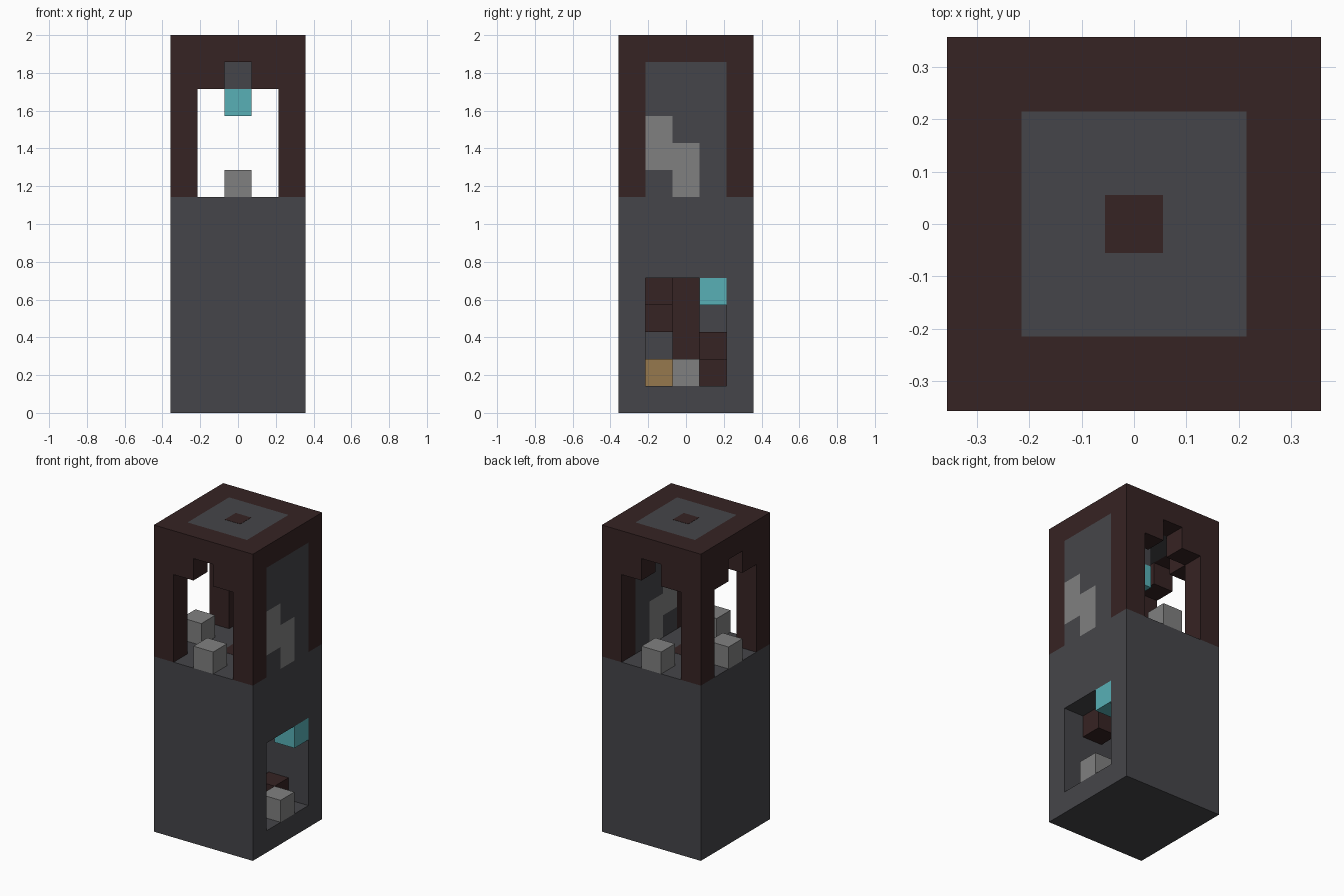
import bpy

cube = bpy.data.objects.get("Cube")
if cube:
    bpy.data.objects.remove(cube, do_unlink=True)

U = 1 / 7  # one block; the tower is 5 x 5 x 14 blocks


def material(name, colour):
    m = bpy.data.materials.new(name)
    m.use_nodes = True
    m.diffuse_color = (*colour, 1)
    m.node_tree.nodes["Principled BSDF"].inputs["Base Color"].default_value = (*colour, 1)
    return m


GREY = material("dark grey stone", (0.06, 0.06, 0.067))
WOOD = material("dark red wood", (0.037, 0.017, 0.017))
LIGHT = material("light grey stone", (0.216, 0.216, 0.216))
TEAL = material("teal lamp glass", (0.098, 0.434, 0.468))
GOLD = material("golden wood", (0.305, 0.188, 0.076))


def block(name, mat, x, y, z):
    """Box from (low, high) ranges counted in blocks."""
    centre = [(sum(r) / 2 - off) * U for r, off in zip((x, y, z), (2.5, 2.5, 0))]
    bpy.ops.mesh.primitive_cube_add(size=1, location=centre)
    ob = bpy.context.object
    ob.name = name
    ob.scale = [(r[1] - r[0]) * U for r in (x, y, z)]
    bpy.ops.object.transform_apply(location=False, rotation=False, scale=True)
    ob.data.materials.append(mat)
    return ob


def cell(name, mat, x, y, z):
    return block(name, mat, (x, x + 1), (y, y + 1), (z, z + 1))


# Lower body: slabs and walls around a hollow stair chamber
block("base_slab", GREY, (0, 5), (0, 5), (0, 1))
block("front_wall", GREY, (0, 5), (0, 1), (1, 7))
block("back_wall", GREY, (0, 5), (4, 5), (1, 7))
block("left_side_wall", GREY, (0, 1), (1, 4), (1, 7))
block("doorway_header", GREY, (4, 5), (1, 4), (5, 7))
block("upper_floor", GREY, (0, 5), (0, 5), (7, 8))
block("floor_centre", WOOD, (2, 3), (2, 3), (7.9, 8.01))

# Stair chamber contents
block("stair_column", WOOD, (2, 3), (2, 3), (1, 7))
for i, (x, y) in enumerate([(3, 3), (1, 3), (1, 1), (3, 1)]):
    cell("stair_step", WOOD, x, y, i + 1)
cell("doorway_step", LIGHT, 4, 2, 1)
cell("doorway_lamp", TEAL, 4, 3, 4)
cell("golden_chest", GOLD, 3, 1, 1)

# Upper room: corner posts
for x in (0, 4):
    for y in (0, 4):
        block("corner_post", WOOD, (x, x + 1), (y, y + 1), (8, 13))

# Notched lintels over the three open sides
for a in (1, 3):
    r = (a, a + 1)
    block("front_lintel", WOOD, r, (0, 1), (12, 13))
    block("back_lintel", WOOD, r, (4, 5), (12, 13))
    block("side_lintel", WOOD, (0, 1), r, (12, 13))

# Low stone block in the middle of each open side
for x, y in ((2, 0), (2, 4), (0, 2)):
    cell("sill_block", LIGHT, x, y, 8)

# Closed side: grey panel with a stepped light patch
for y, z0, z1, mat in ((1, 8, 9, GREY), (1, 9, 11, LIGHT), (1, 11, 13, GREY),
                       (2, 8, 10, LIGHT), (2, 10, 13, GREY), (3, 8, 13, GREY)):
    block("side_panel", mat, (4, 5), (y, y + 1), (z0, z1))

# Roof: wooden rim, grey centre and a small dark inlay
for y in (0, 4):
    block("roof_rim_long", WOOD, (0, 5), (y, y + 1), (13, 14))
for x in (0, 4):
    block("roof_rim_short", WOOD, (x, x + 1), (1, 4), (13, 14))
block("roof_panel", GREY, (1, 4), (1, 4), (13, 14))
block("roof_inlay", WOOD, (2.11, 2.89), (2.11, 2.89), (13.99, 14.01))

# Hanging lamp
cell("lamp_hanger", GREY, 2, 2, 12)
cell("hanging_lamp", TEAL, 2, 2, 11)
